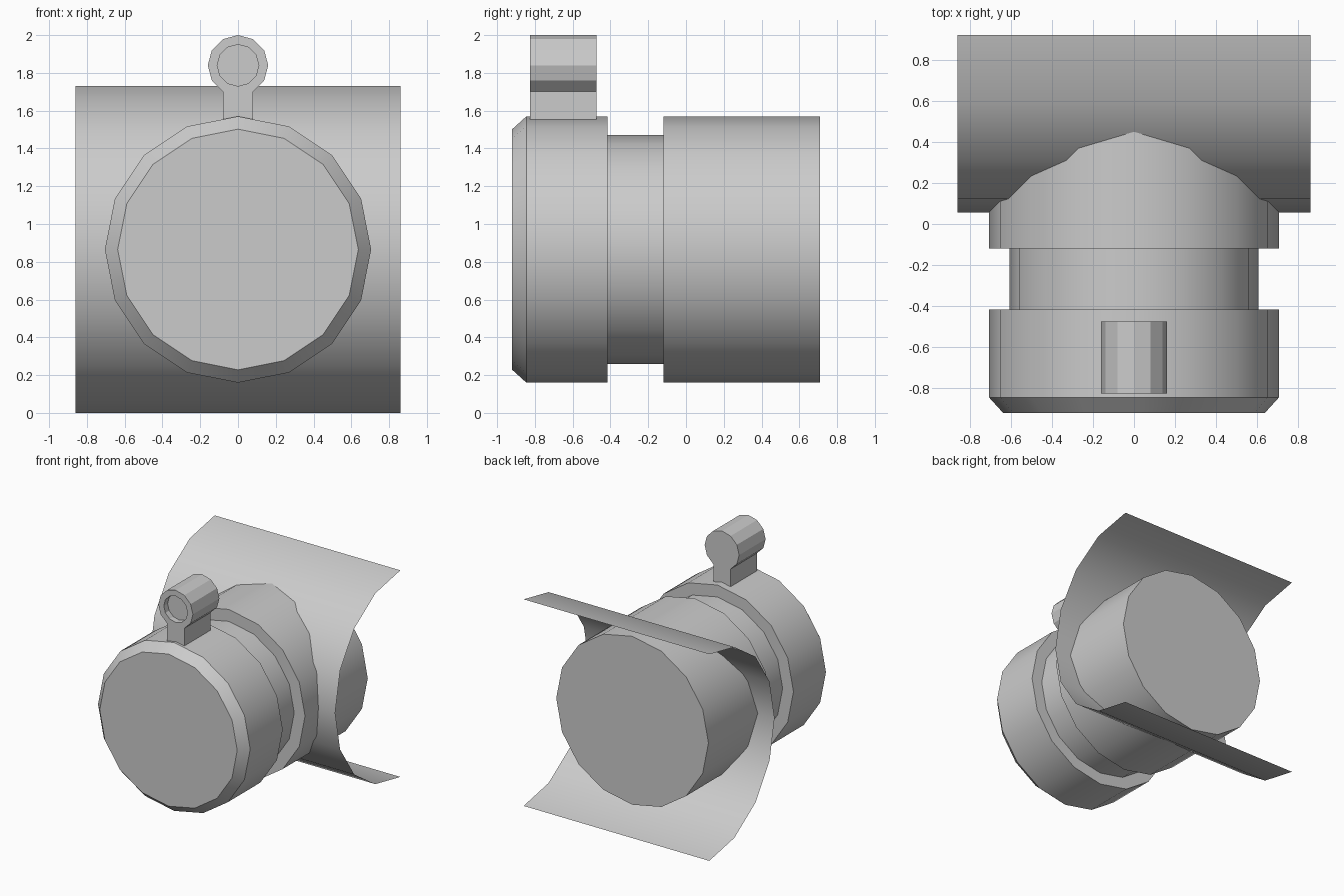
import bpy, bmesh
from math import sin, cos, pi, radians

if "Cube" in bpy.data.objects:
    bpy.data.objects.remove(bpy.data.objects["Cube"])

CZ = 0.865  # height of the barrel and saddle axes


def finish(name, bm, smooth=None):
    bmesh.ops.recalc_face_normals(bm, faces=bm.faces[:])
    me = bpy.data.meshes.new(name)
    bm.to_mesh(me)
    bm.free()
    ob = bpy.data.objects.new(name, me)
    bpy.context.collection.objects.link(ob)
    if smooth:
        bpy.ops.object.select_all(action='DESELECT')
        ob.select_set(True)
        bpy.context.view_layer.objects.active = ob
        bpy.ops.object.shade_smooth_by_angle(angle=radians(smooth))
    return ob


def loft(bm, rings):
    """Bridge matching closed outlines and cap both ends."""
    vs = [[bm.verts.new(p) for p in r] for r in rings]
    n = len(vs[0])
    for a, b in zip(vs, vs[1:]):
        for i in range(n):
            j = (i + 1) % n
            bm.faces.new((a[i], a[j], b[j], b[i]))
    bm.faces.new(vs[0])
    bm.faces.new(vs[-1])


def circle(r, y, cz, n):
    return [(r * sin(2 * pi * i / n), y, cz + r * cos(2 * pi * i / n)) for i in range(n)]


# Grooved barrel along y, with a chamfered front
bm = bmesh.new()
profile = [(0.637, -0.92), (0.705, -0.845), (0.705, -0.415), (0.605, -0.415),
           (0.605, -0.12), (0.705, -0.12), (0.705, 0.71)]
loft(bm, [circle(r, y, CZ, 16) for r, y in profile])
finish("barrel", bm, 30)

# Thin half-round saddle sheet, open at the back
bm = bmesh.new()
rows = []
for i in range(9):
    a = pi * i / 8
    y, z = 0.92 - 0.863 * sin(a), CZ + CZ * cos(a)
    rows.append([bm.verts.new((x, y, z)) for x in (-0.86, 0.86)])
for a, b in zip(rows, rows[1:]):
    bm.faces.new((a[0], a[1], b[1], b[0]))
finish("saddle_sheet", bm, 30)

# Lug with a shallow round recess in its front
LZ, F, B = 1.84, -0.825, -0.475
bm = bmesh.new()
loft(bm, [circle(0.11, F + 0.05, LZ, 12), circle(0.11, F, LZ, 12),
          circle(0.16, F, LZ, 12), circle(0.16, B, LZ, 12)])
finish("lug", bm)

# Stem joining the lug to the barrel
bm = bmesh.new()
top = LZ - 0.16 * cos(pi / 6)
outline = [(-0.08, top), (0.08, top), (0.08, 1.554), (-0.08, 1.554)]
loft(bm, [[(x, y, z) for x, z in outline] for y in (F, B)])
finish("lug_stem", bm)
